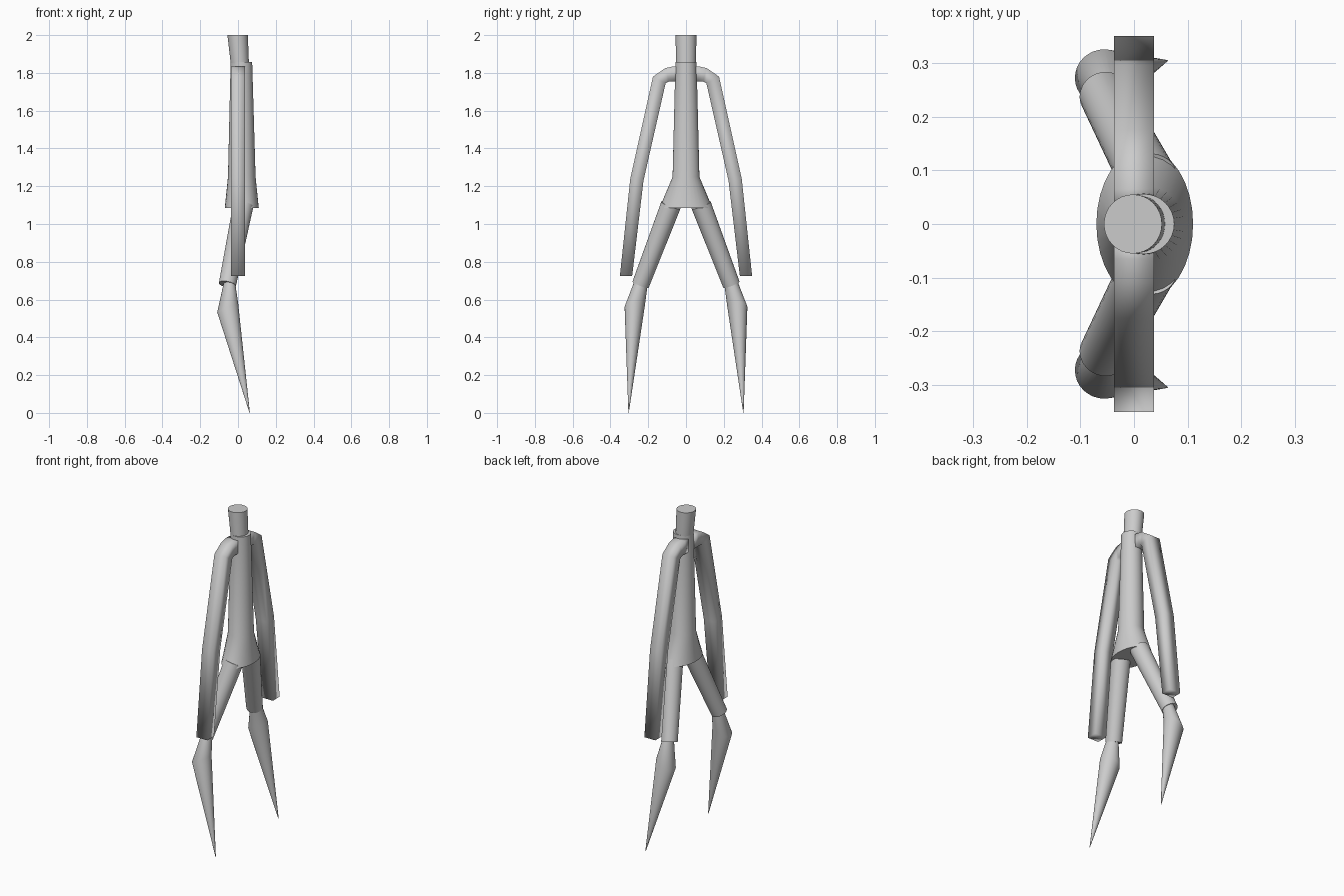
import bpy, bmesh, math
from mathutils import Vector

if "Cube" in bpy.data.objects:
    bpy.data.objects.remove(bpy.data.objects["Cube"])


def finish(name, bm, angle=40):
    bmesh.ops.recalc_face_normals(bm, faces=bm.faces)
    me = bpy.data.meshes.new(name)
    bm.to_mesh(me)
    bm.free()
    ob = bpy.data.objects.new(name, me)
    bpy.context.collection.objects.link(ob)
    bpy.ops.object.select_all(action='DESELECT')
    ob.select_set(True)
    bpy.context.view_layer.objects.active = ob
    bpy.ops.object.shade_smooth_by_angle(angle=math.radians(angle))
    return ob


def loft(name, rings, angle=40):
    """Skin a list of equal-length point rings and cap both ends."""
    bm = bmesh.new()
    vr = [[bm.verts.new(p) for p in r] for r in rings]
    n = len(vr[0])
    for a, b in zip(vr, vr[1:]):
        for i in range(n):
            j = (i + 1) % n
            bm.faces.new((a[i], a[j], b[j], b[i]))
    bm.faces.new(vr[0])
    bm.faces.new(vr[-1])
    return finish(name, bm, angle)


def ellipse(c, rx, ry, slope_x=0.0, slope_y=0.0, n=32):
    """Ring round c, with z tilted along x and y."""
    pts = []
    for i in range(n):
        a = 2 * math.pi * i / n
        dx, dy = rx * math.cos(a), ry * math.sin(a)
        pts.append(Vector((c[0] + dx, c[1] + dy, c[2] + slope_x * dx + slope_y * dy)))
    return pts


# head: short cylinder leaning slightly
loft("head", [ellipse((0.010, 0, 1.845), 0.048, 0.053),
              ellipse((-0.002, 0, 2.0), 0.054, 0.055)])

# torso: slim tube flaring at the hips
loft("torso", [ellipse((0.020, 0, 1.085), 0.09, 0.14),
               ellipse((0.020, 0, 1.25), 0.073, 0.071),
               ellipse((0.018, 0, 1.857), 0.057, 0.056)], 50)

# arm outline as (outer y, z, inner y, z) stations
ARM = [(0.03, 1.835, 0.03, 1.755), (0.065, 1.835, 0.065, 1.755),
       (0.11, 1.825, 0.09, 1.755), (0.175, 1.78, 0.108, 1.745),
       (0.295, 1.24, 0.225, 1.23), (0.35, 0.725, 0.285, 0.725)]

for side, s in (("right", 1), ("left", -1)):
    # arm: square section
    w = 0.037
    loft(side + "_arm", [[(-w, s * a, b), (w, s * a, b), (w, s * c, d), (-w, s * c, d)]
                         for a, b, c, d in ARM], 100)

    # thigh: tapered tube, ends square to its axis
    top, knee = Vector((0.028, s * 0.08, 1.10)), Vector((-0.056, s * 0.24, 0.68))
    q = (knee - top).to_track_quat('Z', 'Y')
    circ = ellipse((0, 0, 0), 1, 1)
    loft(side + "_thigh", [[c + q @ (p * r) for p in circ]
                           for c, r in ((top, 0.054), (knee, 0.046))])

    # shin: narrow at the knee, bulging, then running to a point
    loft(side + "_shin", [ellipse((-0.045, s * 0.236, 0.70), 0.028, 0.036),
                          ellipse((-0.055, s * 0.272, 0.56), 0.055, 0.053, 0.5, 0),
                          ellipse((0.062, s * 0.304, 0.0), 0.001, 0.001)])
